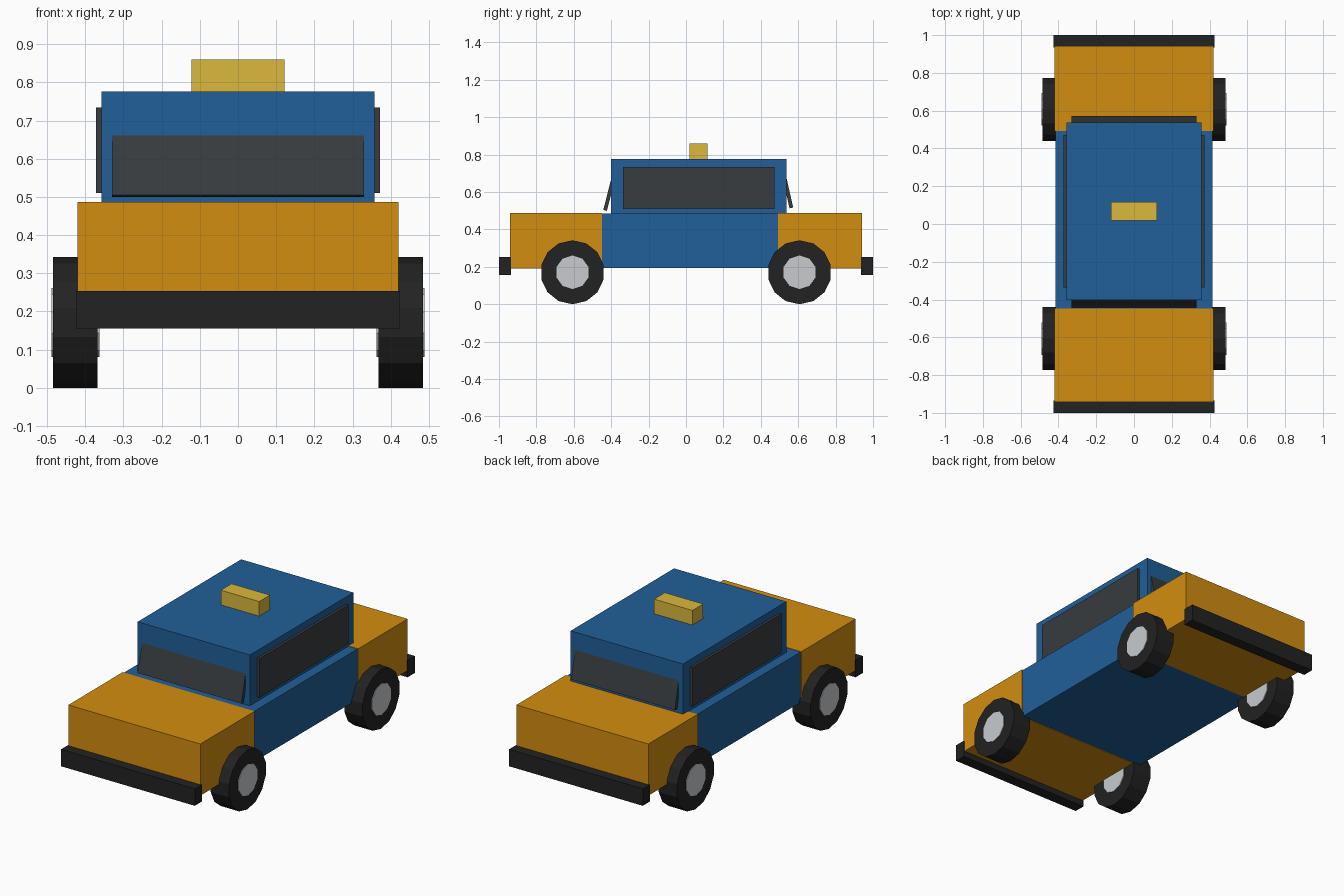
import bpy
from math import pi, cos, sin

if "Cube" in bpy.data.objects:
    bpy.data.objects.remove(bpy.data.objects["Cube"])


def material(name, r, g, b):
    m = bpy.data.materials.new(name)
    m.diffuse_color = (r, g, b, 1)
    m.use_nodes = True
    m.node_tree.nodes["Principled BSDF"].inputs["Base Color"].default_value = m.diffuse_color
    return m


BLUE = material("blue_paint", 0.015, 0.115, 0.314)
ORANGE = material("orange_paint", 0.65, 0.27, 0.005)
YELLOW = material("sign_yellow", 0.71, 0.48, 0.045)
BLACK = material("black_rubber", 0.016, 0.016, 0.016)
GLASS = material("dark_glass", 0.04, 0.045, 0.05)
SILVER = material("hub_silver", 0.58, 0.60, 0.62)


def box(name, x, y, z, mat, tilt=0):
    """Box from (min, max) ranges, optionally tilted about x."""
    r = (x, y, z)
    bpy.ops.mesh.primitive_cube_add(size=1, location=[(a + b) / 2 for a, b in r])
    ob = bpy.context.object
    ob.name = name
    ob.scale = [b - a for a, b in r]
    ob.rotation_euler.x = tilt
    ob.data.materials.append(mat)
    return ob


def disc(name, sides, radius, x0, x1, y, mat):
    """Cylinder with its axis along x and a vertex at the top."""
    bpy.ops.mesh.primitive_cylinder_add(
        vertices=sides, radius=radius, depth=abs(x1 - x0),
        location=((x0 + x1) / 2, y, 0.171), rotation=(pi / 2, 0, pi / 2))
    ob = bpy.context.object
    ob.name = name
    ob.data.materials.append(mat)


# Body, painted end sections and cabin
box("body", (-0.415, 0.415), (-0.937, 0.937), (0.194, 0.484), BLUE)
box("hood", (-0.42, 0.42), (-0.942, -0.448), (0.19, 0.487), ORANGE)
box("trunk", (-0.42, 0.42), (0.493, 0.942), (0.19, 0.487), ORANGE)
box("cabin", (-0.357, 0.357), (-0.402, 0.538), (0.48, 0.776), BLUE)

# Roof sign
box("roof_sign", (-0.122, 0.122), (0.018, 0.116), (0.776, 0.86), YELLOW)

# Tilted front and rear glass, sinking into the cabin at the top
box("windshield", (-0.33, 0.33), (-0.411, -0.391), (0.498, 0.752), GLASS, -0.25)
box("rear_window", (-0.33, 0.33), (0.527, 0.547), (0.512, 0.752), GLASS, 0.22)

# Bumpers
for name, y in (("front_bumper", (-1, -0.935)), ("rear_bumper", (0.935, 1))):
    box(name, (-0.425, 0.425), y, (0.155, 0.253), BLACK)

# Side windows and wheels
for side, s in (("left", -1), ("right", 1)):
    box(f"{side}_window", sorted((s * 0.34, s * 0.372)), (-0.337, 0.472), (0.51, 0.734), GLASS)
    for end, y in (("front", -0.607), ("rear", 0.607)):
        disc(f"{end}_{side}_tyre", 14, 0.171, s * 0.368, s * 0.485, y, BLACK)
        disc(f"{end}_{side}_hub", 10, 0.09, s * 0.363, s * 0.489, y, SILVER)
